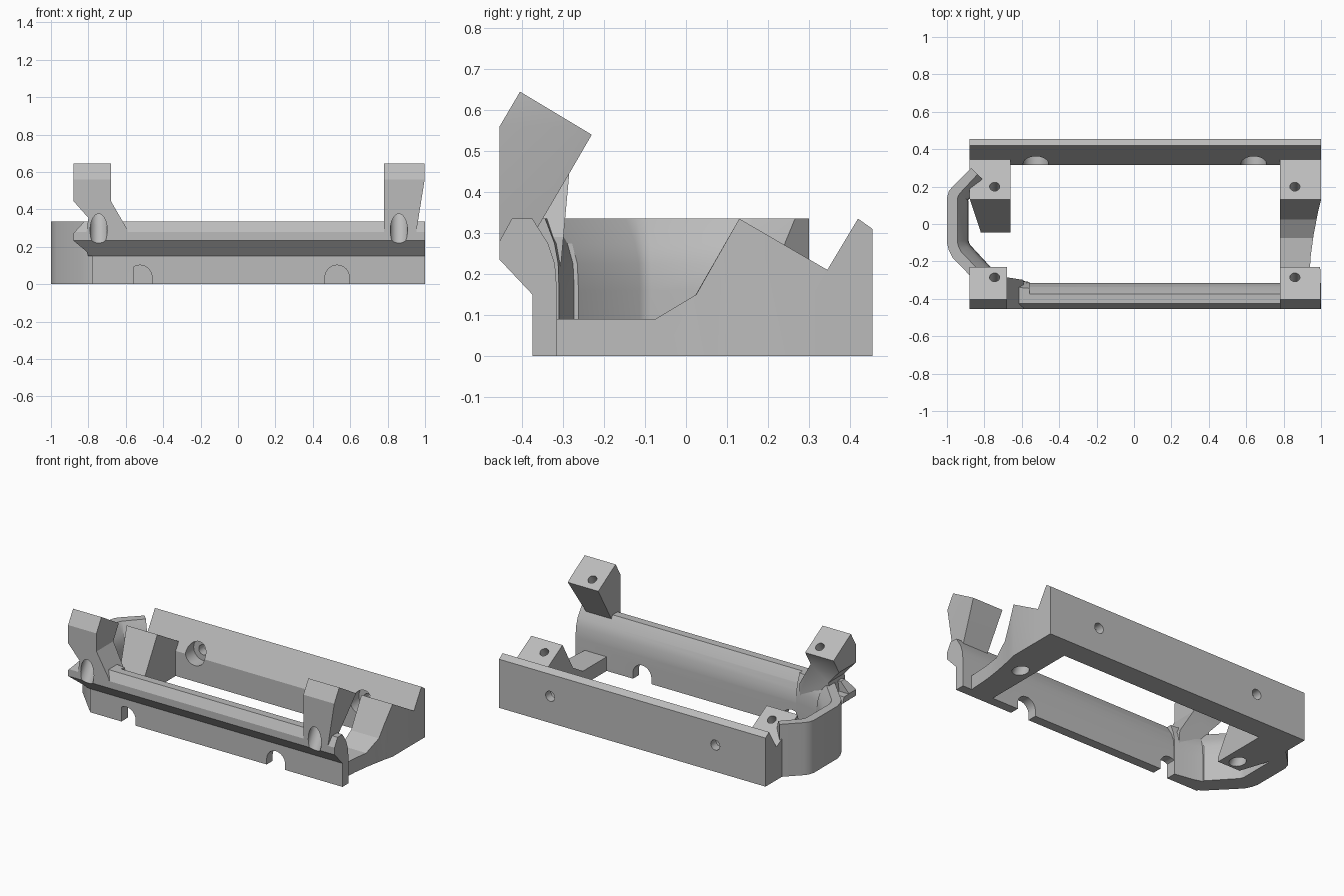
import bpy, bmesh, math
from mathutils import Vector

old = bpy.data.objects.get("Cube")
if old:
    bpy.data.objects.remove(old, do_unlink=True)

GREY = (0.5, 0.5, 0.5, 1)
mat = bpy.data.materials.new("plain grey")
mat.use_nodes = True
mat.diffuse_color = GREY
mat.node_tree.nodes["Principled BSDF"].inputs["Base Color"].default_value = GREY


def finish(name, bm):
    bmesh.ops.recalc_face_normals(bm, faces=bm.faces)
    mesh = bpy.data.meshes.new(name)
    bm.to_mesh(mesh)
    bm.free()
    mesh.materials.append(mat)
    ob = bpy.data.objects.new(name, mesh)
    bpy.context.collection.objects.link(ob)
    return ob


def prism(name, axis, pts, lo, hi):
    """Extrude a 2D outline along an axis."""
    place = {"x": lambda p, d: (d, p[0], p[1]),
             "y": lambda p, d: (p[0], d, p[1]),
             "z": lambda p, d: (p[0], p[1], d)}[axis]
    bm = bmesh.new()
    face = bm.faces.new([bm.verts.new(place(p, lo)) for p in pts])
    new = bmesh.ops.extrude_face_region(bm, geom=[face])["geom"]
    step = Vector(place((0, 0), hi - lo))
    bmesh.ops.translate(bm, vec=step, verts=[v for v in new if isinstance(v, bmesh.types.BMVert)])
    return finish(name, bm)


def rod(start, end, radius):
    """Cylinder between two points, used as a drill."""
    a, b = Vector(start), Vector(end)
    bm = bmesh.new()
    bmesh.ops.create_cone(bm, cap_ends=True, segments=32, radius1=radius,
                          radius2=radius, depth=(b - a).length)
    bm.transform((b - a).to_track_quat("Z", "Y").to_matrix().to_4x4())
    bmesh.ops.translate(bm, vec=(a + b) / 2, verts=bm.verts)
    return finish("drill", bm)


def combine(ob, tool, operation="DIFFERENCE"):
    mod = ob.modifiers.new("cut", "BOOLEAN")
    mod.operation, mod.solver, mod.object = operation, "EXACT", tool
    tool.hide_render = True
    bpy.context.view_layer.objects.active = ob
    bpy.ops.object.modifier_apply(modifier=mod.name)
    bpy.data.objects.remove(tool, do_unlink=True)


def screw_hole(parts, top, bore_start):
    """Tilted screw hole with a wider bore at its lower end."""
    top, axis = Vector(top), Vector((0, 0.51, 0.86))
    for part in parts:
        combine(part, rod(top + axis * 0.1, top - axis * 0.5, 0.027))
        combine(part, rod(top - axis * bore_start, top - axis * 0.5, 0.046))


# Front rail with overhanging lip and two arched notches
front_rail = prism("front_rail", "x", [
    (-.375, 0), (-.375, .15), (-.455, .235), (-.455, .28), (-.425, .335),
    (-.375, .335), (-.337, .275), (-.32, .225), (-.315, .16), (-.315, 0)], -.88, 1)
combine(front_rail, prism("trim", "y", [
    (-1, -.1), (-.78, -.1), (-.78, .15), (-.9, .25), (-.8, .36), (-1, .4)], -.6, -.2))
combine(front_rail, prism("trim", "z", [
    (-.9, -.385), (-.635, -.385), (-.55, -.3), (-.9, -.3)], .27, .4))
for x in (-.525, .53):
    arch = [(x - .065, -.1)] + [(x - .065 * math.cos(t * math.pi / 16),
                                .037 + .065 * math.sin(t * math.pi / 16)) for t in range(17)]
    combine(front_rail, prism("arch", "y", arch + [(x + .065, -.1)], -.6, -.2))

# Back wall with sloping inner face and two counterbored holes
back_wall = prism("back_wall", "x", [
    (.455, 0), (.455, .31), (.42, .335), (.315, .16), (.315, 0)], -.88, 1)
for x in (-.525, .64):
    combine(back_wall, rod((x, .2, .17), (x, .6, .17), .032))
    combine(back_wall, rod((x, .2, .17), (x, .40, .17), .068))

# Left-over-front posts: shared tilted head, different feet
HEAD = [(-.455, .235), (-.455, .56), (-.405, .645), (-.23, .54), (-.285, .445)]
post_plus = prism("left_post", "x", HEAD + [(-.37, .3), (-.37, .16)], .78, 1)
combine(post_plus, prism("taper", "y", [
    (1.1, .1), (.945, .1), (.945, .23), (.998, .56), (.998, .7), (1.1, .7)], -.6, 0))
post_minus = prism("right_post", "x", HEAD + [(-.305, .225), (-.315, .15), (-.375, .15)], -.9, -.5)
combine(post_minus, prism("outline", "y", [
    (-.88, .7), (-.88, .445), (-.8, .355), (-.82, .2), (-.78, .1), (-.59, .1), (-.59, .29),
    (-.68, .445), (-.68, .7)], -.6, 0), "INTERSECT")

# Curved end loop, swept with a wide base and a sloping inner top
path = [(-.87, .3, .1), (-.97, .2, .11), (-.99, .175, .115), (-1, .14, .115),
        (-1, -.1, .115), (-.99, -.14, .115), (-.97, -.18, .115),
        (-.80, -.355, .11), (-.76, -.372, .1), (-.68, -.375, .085), (-.56, -.375, .065)]
section = [(0, 0), (0, .335), (.48, .335), (.83, .275), (.97, .225), (1, .16), (1, 0)]
bm = bmesh.new()
rings = []
for i, (x, y, width) in enumerate(path):
    before, after = path[max(i - 1, 0)], path[min(i + 1, len(path) - 1)]
    dirs = [Vector((q[0] - p[0], q[1] - p[1])).normalized()
            for p, q in ((before, path[i]), (path[i], after)) if p != q]
    tangent = sum(dirs, Vector((0, 0))).normalized()
    inward = Vector((-tangent.y, tangent.x)) * width / tangent.dot(dirs[0])
    rings.append([bm.verts.new((x + inward.x * u, y + inward.y * u, z)) for u, z in section])
for a, b in zip(rings, rings[1:]):
    for k in range(len(section)):
        n = (k + 1) % len(section)
        bm.faces.new((a[k], a[n], b[n], b[k]))
bm.faces.new(rings[0])
bm.faces.new(rings[-1])
end_loop = finish("end_loop", bm)

# Back bosses with tilted screw seats; the left one carries the end strut
boss_plus = prism("left_boss_and_strut", "x", [
    (.13, .335), (.345, .21), (.345, 0), (-.34, 0), (-.34, .09), (-.075, .09), (.025, .15)], .78, 1)
combine(boss_plus, prism("taper", "z", [
    (1.1, .13), (1, .13), (.985, .07), (.96, -.06), (.945, -.17), (.93, -.4), (1.1, -.4)], -.1, .5))
boss_minus = prism("right_boss", "x", [
    (.13, .335), (.345, .21), (.345, 0), (-.045, 0), (-.045, .03)], -.88, -.66)
combine(boss_minus, prism("taper", "z", [
    (-1, .14), (-.88, .14), (-.82, -.04), (-.82, -.1), (-1, -.1)], -.1, .5))

# Screw holes through posts and bosses
screw_hole([post_plus, front_rail], (.86, -.285, .573), .13)
screw_hole([post_minus, front_rail], (-.745, -.285, .573), .13)
screw_hole([boss_plus], (.86, .2, .295), .15)
screw_hole([boss_minus], (-.745, .2, .295), .15)

# Smooth the curves, keep the creases
bpy.ops.object.select_all(action="DESELECT")
for ob in (front_rail, back_wall, post_plus, post_minus, end_loop, boss_plus, boss_minus):
    ob.select_set(True)
bpy.context.view_layer.objects.active = front_rail
bpy.ops.object.shade_smooth_by_angle(angle=math.radians(28))
